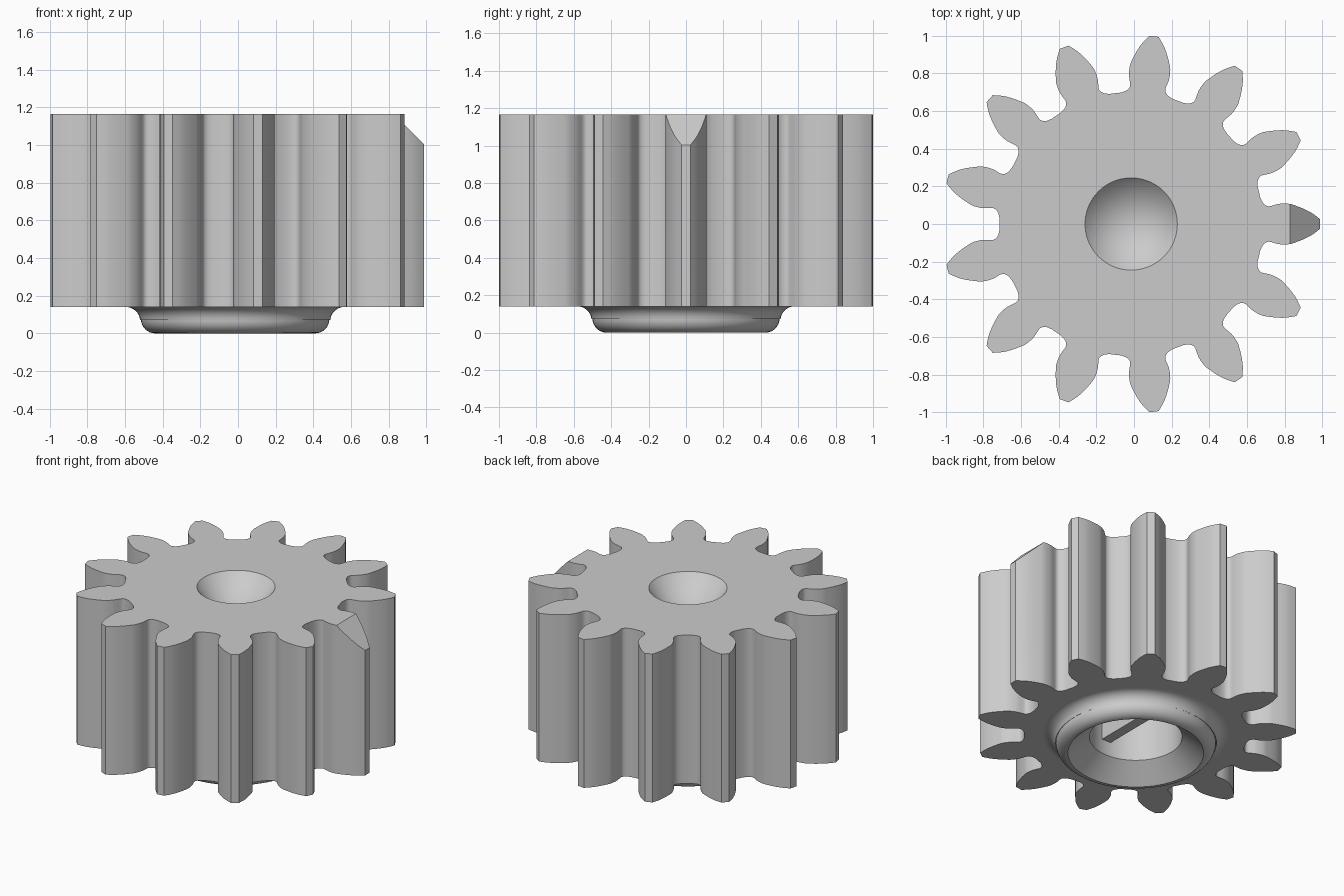
import bpy, bmesh, math
from mathutils import Vector, Matrix

if "Cube" in bpy.data.objects:
    bpy.data.objects.remove(bpy.data.objects["Cube"], do_unlink=True)

TEETH = 13
CX = -0.015                # axis offset that centres the uneven outline
Z0, Z1 = 0.14, 1.165       # toothed body bottom and top
BORE = 0.29
CEILING = 0.85

grey = bpy.data.materials.new("plain_grey")
grey.use_nodes = True
grey.diffuse_color = (0.6, 0.6, 0.6, 1)
grey.node_tree.nodes["Principled BSDF"].inputs["Base Color"].default_value = (0.6, 0.6, 0.6, 1)


def finish(name, bm):
    bmesh.ops.recalc_face_normals(bm, faces=bm.faces)
    mesh = bpy.data.meshes.new(name)
    bm.to_mesh(mesh)
    bm.free()
    mesh.materials.append(grey)
    obj = bpy.data.objects.new(name, mesh)
    bpy.context.collection.objects.link(obj)
    return obj


def smooth(obj):
    bpy.ops.object.select_all(action="DESELECT")
    obj.select_set(True)
    bpy.context.view_layer.objects.active = obj
    bpy.ops.object.shade_smooth_by_angle(angle=math.radians(32))


def lathe(name, profile, steps=72):
    """Revolve (radius, height) points about the gear axis."""
    bm = bmesh.new()
    verts = [bm.verts.new((CX + r, 0, z)) for r, z in profile]
    edges = [bm.edges.new(pair) for pair in zip(verts, verts[1:])]
    bmesh.ops.spin(bm, geom=verts + edges, cent=(CX, 0, 0), axis=(0, 0, 1),
                   angle=math.tau, steps=steps, use_merge=True)
    bmesh.ops.remove_doubles(bm, verts=bm.verts, dist=0.0001)
    return finish(name, bm)


def box(name, size, matrix):
    bm = bmesh.new()
    bmesh.ops.create_cube(bm, size=1, matrix=matrix @ Matrix.Diagonal((*size, 1)))
    return finish(name, bm)


def refine(points, steps=3):
    """Catmull-Rom subdivision of an open path."""
    pts = [Vector(p) for p in points]
    pts = [pts[0] * 2 - pts[1]] + pts + [pts[-1] * 2 - pts[-2]]
    out = []
    for a, b, c, d in zip(pts, pts[1:], pts[2:], pts[3:]):
        for k in range(steps):
            t = k / steps
            out.append((b * 2 + (c - a) * t + (a * 2 - b * 5 + c * 4 - d) * t**2
                        + (b * 3 - a - c * 3 + d) * t**3) / 2)
    return out + [pts[-2]]


# Toothed body: half a tooth as (radius, degrees from tooth centre), mirrored and repeated
flank = refine([(1.004, 1.4), (0.96, 3.5), (0.92, 5.0), (0.88, 6.3), (0.845, 7.3),
                (0.80, 7.75), (0.77, 7.6), (0.74, 7.3), (0.722, 7.8),
                (0.708, 9.2), (0.70, 11.3)])
half = [(r, math.radians(a)) for r, a in flank]
tooth = [(r, -a) for r, a in reversed(half)] + half
bm = bmesh.new()
ring = []
for i in range(TEETH):
    for r, a in tooth:
        t = a + i * math.tau / TEETH
        ring.append(bm.verts.new((CX + r * math.cos(t), r * math.sin(t), Z0)))
base = bm.faces.new(ring)
top = bmesh.ops.extrude_face_region(bm, geom=[base], use_keep_orig=True)
bmesh.ops.translate(bm, vec=(0, 0, Z1 - Z0),
                    verts=[v for v in top["geom"] if isinstance(v, bmesh.types.BMVert)])
body = finish("toothed_body", bm)

# Cutters: blind bore, conical centre in the top, sloped end of one tooth
slope = Matrix.Translation((0.91, 0, 1.0825)) @ Matrix.Rotation(math.radians(45), 4, "Y")
cutters = [
    lathe("bore_cutter", [(0, 0), (BORE, 0), (BORE, CEILING), (0, CEILING)]),
    lathe("cone_cutter", [(0, Z1 - 0.27), (0.245, Z1), (0.245, Z1 + 0.1), (0, Z1 + 0.1)]),
    box("slope_cutter", (0.5, 0.4, 0.4), slope @ Matrix.Translation((0, 0, 0.2))),
]
for cutter in cutters:
    cutter.hide_render = True
    mod = body.modifiers.new(cutter.name, "BOOLEAN")
    mod.operation = "DIFFERENCE"
    mod.solver = "EXACT"
    mod.object = cutter
bpy.context.view_layer.objects.active = body
for cutter in cutters:
    bpy.ops.object.modifier_apply(modifier=cutter.name)
    bpy.data.objects.remove(cutter, do_unlink=True)
smooth(body)


# Collar under the body: hollow flare, rounded lip, chamfered mouth, bore wall
def arc(cx, cz, radius, start, end, n=8):
    angles = [math.radians(start + (end - start) * k / n) for k in range(n + 1)]
    return [(cx + radius * math.cos(a), cz + radius * math.sin(a)) for a in angles]


collar = lathe("collar", arc(0.58, 0.065, 0.075, 90, 175) + arc(0.425, 0.075, 0.075, 0, -90)
               + [(BORE, 0.115), (BORE, Z0)])
smooth(collar)

# Flat drive bar across the bore
bar_bottom = 0.215
box("drive_bar", (0.07, 2 * BORE - 0.006, CEILING - bar_bottom),
    Matrix.Translation((CX, 0, (CEILING + bar_bottom) / 2)))
